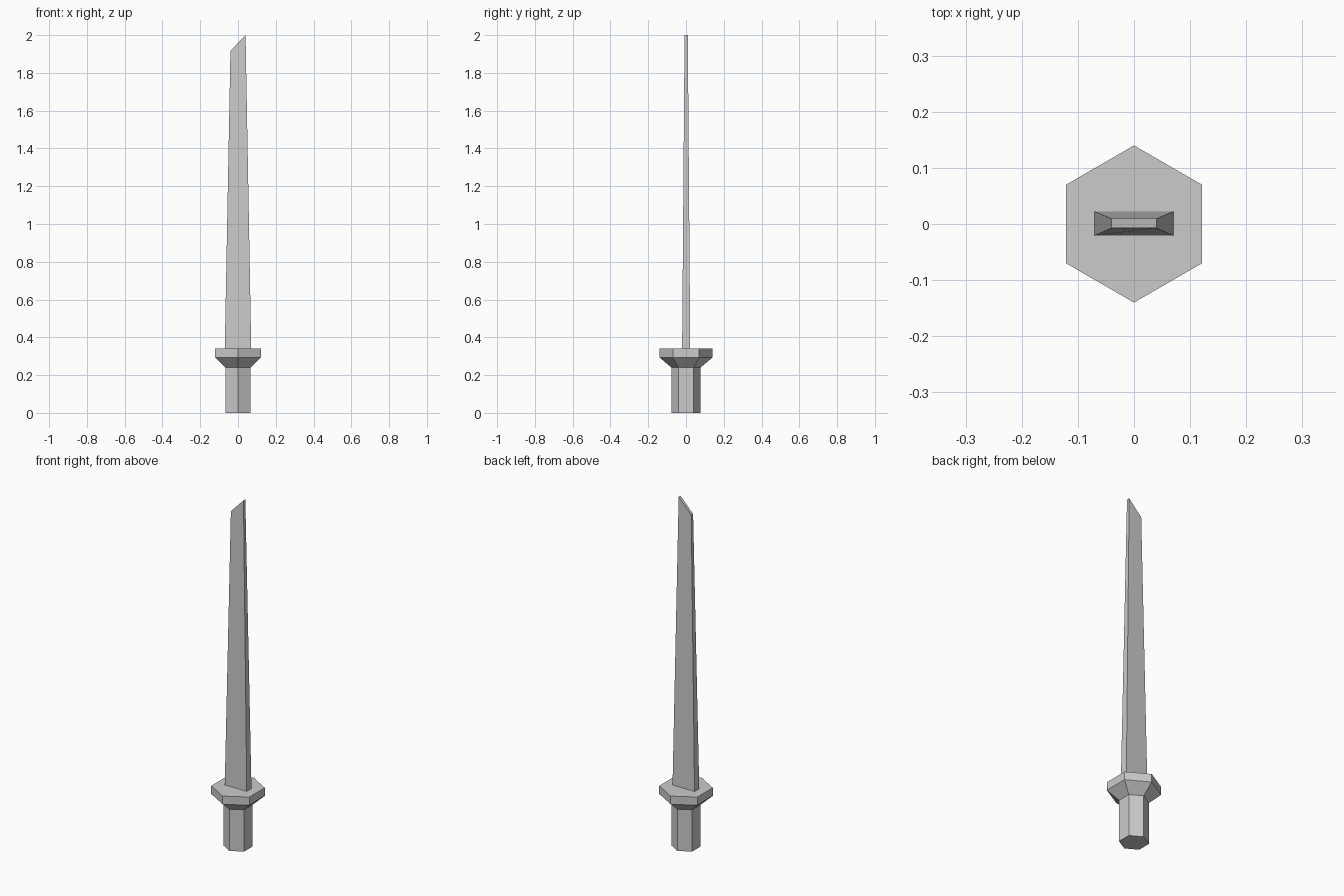
import bpy, bmesh
from math import sin, cos, radians

if "Cube" in bpy.data.objects:
    bpy.data.objects.remove(bpy.data.objects["Cube"])


def loft(name, rings):
    """Skin a stack of equal-sized point rings and cap both ends."""
    bm = bmesh.new()
    loops = [[bm.verts.new(p) for p in ring] for ring in rings]
    n = len(loops[0])
    for low, high in zip(loops, loops[1:]):
        for i in range(n):
            j = (i + 1) % n
            bm.faces.new((low[i], low[j], high[j], high[i]))
    bm.faces.new(loops[0][::-1])
    bm.faces.new(loops[-1])
    bmesh.ops.recalc_face_normals(bm, faces=bm.faces)
    mesh = bpy.data.meshes.new(name)
    bm.to_mesh(mesh)
    bm.free()
    obj = bpy.data.objects.new(name, mesh)
    bpy.context.collection.objects.link(obj)
    return obj


def hexagon(r, z):
    # corners point along +y and -y
    return [(r * cos(radians(30 + 60 * i)), r * sin(radians(30 + 60 * i)), z)
            for i in range(6)]


def rectangle(hx, hy, z_left, z_right, y=0.001):
    return [(-hx, y - hy, z_left), (hx, y - hy, z_right),
            (hx, y + hy, z_right), (-hx, y + hy, z_left)]


# Hexagonal grip flaring into the guard, one continuous skin
loft("hilt", [hexagon(0.077, 0), hexagon(0.077, 0.24),
              hexagon(0.14, 0.293), hexagon(0.14, 0.34)])

# Tapered blade with a slanted tip
loft("blade", [rectangle(0.07, 0.0215, 0.34, 0.34),
               rectangle(0.04, 0.0085, 1.917, 2.0)])
